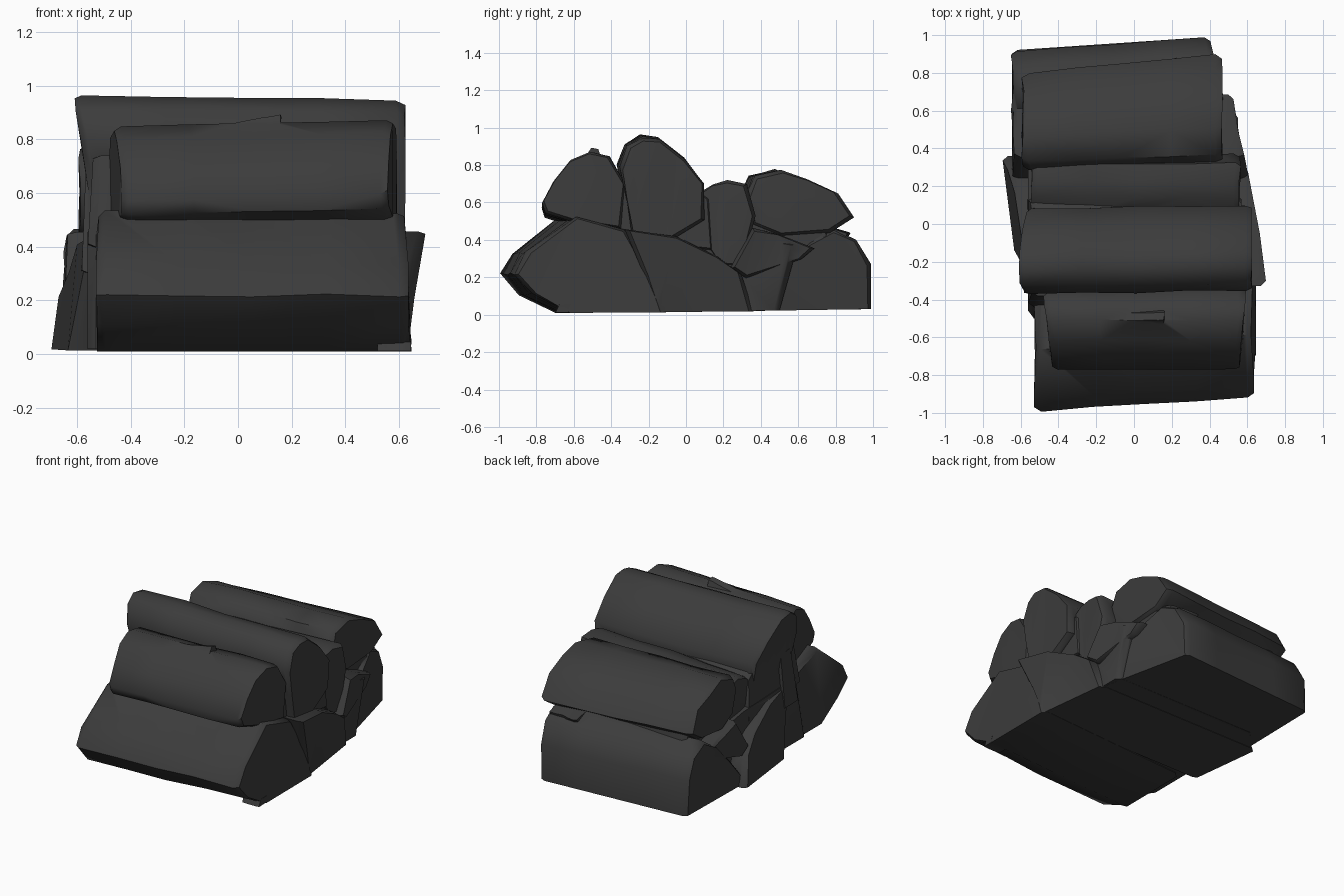
import bpy, bmesh, random

if "Cube" in bpy.data.objects:
    bpy.data.objects.remove(bpy.data.objects["Cube"])

random.seed(4)
mat = bpy.data.materials.new("charcoal")
mat.diffuse_color = (0.045, 0.045, 0.045, 1)
mat.use_nodes = True
mat.node_tree.nodes["Principled BSDF"].inputs["Base Color"].default_value = mat.diffuse_color
parts = []


def end(dy=0, dz=0, sy=1, ky=0, kz=0):
    """Shift, y-scale and face slant of one end of a log."""
    return dy, dz, sy, ky, kz


def log(name, profile, x0, x1, left=end(), right=end(), bevel=0.03, rough=0.007):
    """Loft a (y, z) profile along x with chamfered, slanted ends."""
    cy = sum(p[0] for p in profile) / len(profile)
    cz = sum(p[1] for p in profile) / len(profile)
    span = x1 - x0
    b = min(bevel / span, 0.2)
    stations = [(0, 0.93), (b, 1), (0.27, 1), (0.5, 1), (0.74, 1), (1 - b, 1), (1, 0.93)]
    bm = bmesh.new()
    rings = []
    for t, s in stations:
        dy, dz, sy, ky, kz = [a + (c - a) * t for a, c in zip(left, right)]
        ring = []
        for y, z in profile:
            yy = cy + (y - cy) * s * sy + dy
            low = z < 0.05
            zz = z if low else cz + (z - cz) * s + dz
            j = 0 if low else rough
            x = x0 + span * t + ky * (yy - cy) + kz * (zz - cz)
            ring.append(bm.verts.new((x + random.uniform(-j, j), yy + random.uniform(-j, j),
                                      max(0.005, zz + random.uniform(-j, j)))))
        rings.append(ring)
    n = len(profile)
    for a, c in zip(rings, rings[1:]):
        for i in range(n):
            bm.faces.new((a[i], a[(i + 1) % n], c[(i + 1) % n], c[i]))
    bm.faces.new(rings[0][::-1])
    bm.faces.new(rings[-1])
    bmesh.ops.triangulate(bm, faces=bm.faces)
    bmesh.ops.recalc_face_normals(bm, faces=bm.faces)
    me = bpy.data.meshes.new(name)
    bm.to_mesh(me)
    bm.free()
    ob = bpy.data.objects.new(name, me)
    bpy.context.collection.objects.link(ob)
    me.materials.append(mat)
    parts.append(ob)


# Bottom layer
log("front_lower_log",
    [(-.95, .22), (-.89, .33), (-.62, .53), (-.36, .46), (-.22, .22), (-.14, .012),
     (-.66, .01), (-.86, .11)], -.525, .635,
    end(dy=-.04), end(dy=.035, kz=-.05))
log("middle_lower_log",
    [(-.33, .46), (-.05, .42), (.17, .31), (.3, .22), (.36, .018), (-.15, .014),
     (-.22, .2)], -.625, .635,
    end(ky=-.13, kz=.13), end(ky=-.13, kz=.1))
log("back_lower_log",
    [(.3, .02), (.97, .03), (.965, .27), (.89, .40), (.77, .46), (.64, .38),
     (.48, .22)], -.645, .46,
    end(dy=-.05), end(dy=.02, ky=-.24))
log("back_wedge_log",
    [(.24, .25), (.32, .2), (.62, .30), (.68, .36), (.5, .43), (.36, .46)], -.64, .565,
    end(), end(ky=-.18))

# Upper layer
log("front_upper_log",
    [(-.77, .60), (-.755, .545), (-.6, .50), (-.34, .46), (-.32, .7), (-.41, .85),
     (-.51, .875), (-.62, .83), (-.71, .72)], -.455, .575,
    end(dz=-.03, ky=-.12), end(ky=.07), rough=.005)
log("top_log",
    [(-.36, .8), (-.32, .92), (-.24, .965), (-.15, .95), (-.01, .84), (.09, .71),
     (.09, .52), (-.1, .40), (-.3, .43), (-.33, .62)], -.575, .62,
    end(dy=-.01, kz=-.17), end(dy=.01, dz=-.015, kz=.02))
log("saddle_log",
    [(.07, .64), (.14, .69), (.22, .71), (.32, .69), (.37, .52), (.3, .24), (.18, .25),
     (.1, .38)], -.54, .56, end(dz=-.03), end(dz=.01))
log("back_upper_log",
    [(.31, .64), (.36, .74), (.5, .775), (.64, .72), (.8, .655), (.89, .52), (.76, .44),
     (.5, .42), (.35, .48)], -.59, .465,
    end(dy=-.05, sy=.88), end(dy=.01))

# Packing that closes the gaps between the logs
log("core_lower", [(-.5, .02), (.5, .022), (.6, .38), (.2, .45), (-.4, .47)],
    -.56, .55, rough=0)
log("core_upper", [(-.44, .4), (.15, .34), (.13, .62), (-.04, .75), (-.38, .74)],
    -.55, .57, end(kz=.06), end(), rough=0)
log("core_back", [(.2, .34), (.78, .36), (.74, .55), (.28, .63)], -.53, .44, rough=0)

# Small splinters
log("top_splinter", [(-.56, .79), (-.51, .87), (-.47, .86), (-.44, .77)], -.12, .16,
    end(dz=-.03), end(dz=.025), rough=.003)
log("back_chip", [(.72, .39), (.86, .40), (.88, .44), (.75, .47)], .2, .42,
    end(), end(sy=.8), rough=.005)
log("left_splinter", [(-.37, .3), (-.22, .3), (-.2, .68), (-.3, .7)], -.575, -.4,
    end(kz=.06), end(), rough=.005)
log("right_chip", [(-.7, .012), (-.63, .013), (-.61, .06), (-.68, .055)], .52, .645,
    rough=.002)

# Fuse every piece into one solid pile
pile = parts[0]
pile.name = "log_pile"
helpers = bpy.data.collections.new("pieces")
for ob in parts[1:]:
    helpers.objects.link(ob)
mod = pile.modifiers.new("fuse", 'BOOLEAN')
mod.operation = 'UNION'
mod.solver = 'EXACT'
mod.operand_type = 'COLLECTION'
mod.collection = helpers
bpy.ops.object.select_all(action='DESELECT')
pile.select_set(True)
bpy.context.view_layer.objects.active = pile
bpy.ops.object.modifier_apply(modifier=mod.name)
for ob in parts[1:]:
    bpy.data.objects.remove(ob)
bpy.ops.object.shade_smooth_by_angle(angle=0.85)
